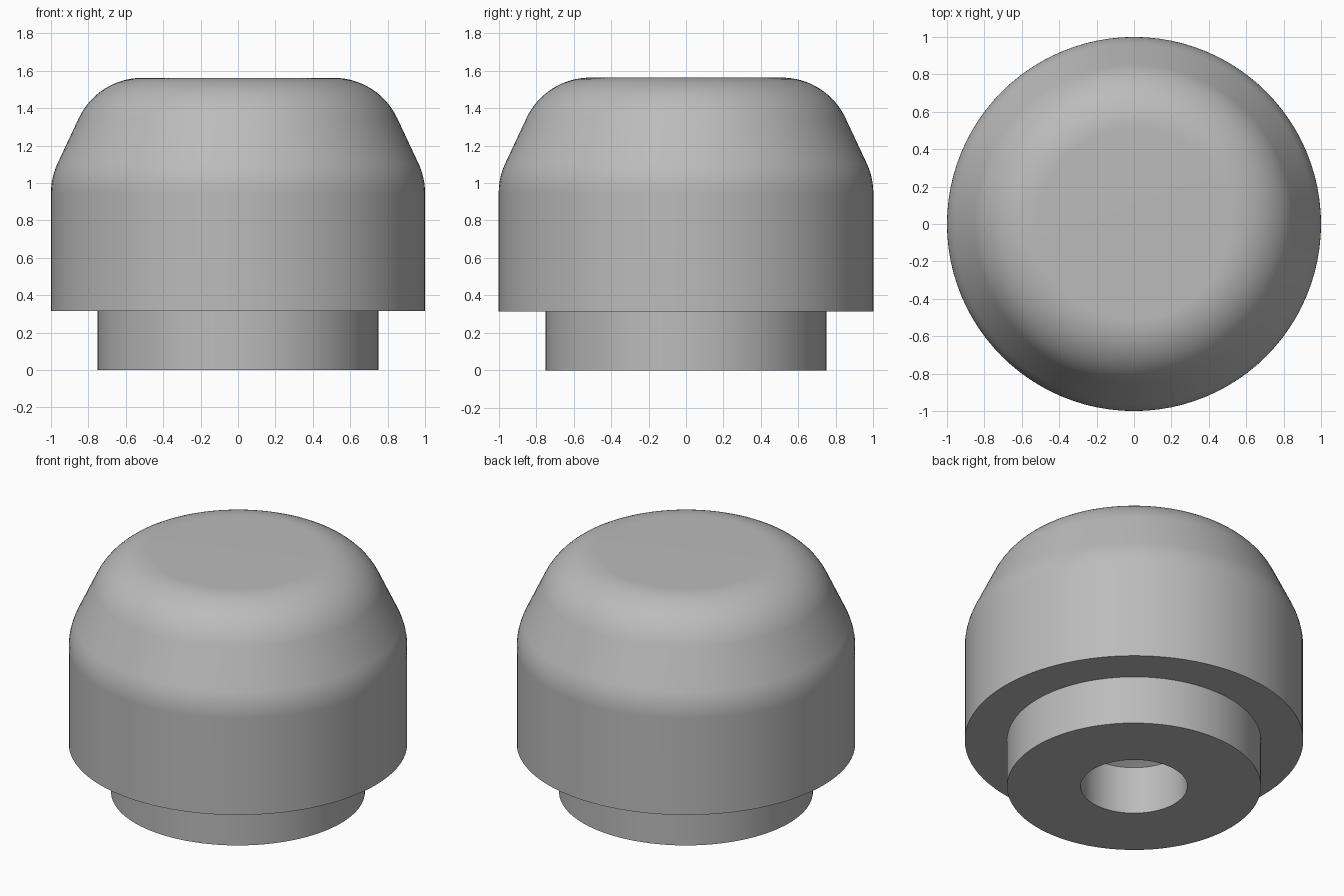
import bpy, bmesh, math
from mathutils import Vector

cube = bpy.data.objects.get("Cube")
if cube:
    bpy.data.objects.remove(cube, do_unlink=True)

# Main dimensions
BODY_R, STEM_R, HOLE_R = 1.0, 0.75, 0.315
LEDGE_Z, SHOULDER_Z, TOP_Z = 0.315, 1.03, 1.5625
FILLET_R = 0.375
HOLE_DEPTH, HOLE_TIP = 0.31, 0.5
SEGMENTS = 96


def fillet(before, corner, after, radius, steps):
    """Points of a round that replaces a profile corner."""
    p, c, n = Vector(before), Vector(corner), Vector(after)
    a, b = (p - c).normalized(), (n - c).normalized()
    half = a.angle(b) / 2
    centre = c + (a + b).normalized() * radius / math.sin(half)
    tangent = radius / math.tan(half)
    start, end = c + a * tangent - centre, c + b * tangent - centre
    sweep = start.angle(end)
    return [centre + (start * math.sin(sweep * (1 - i / steps))
                      + end * math.sin(sweep * i / steps)) / math.sin(sweep)
            for i in range(steps + 1)]


def lathe(name, profile, material):
    """Revolve (radius, height) points around the z axis."""
    bm = bmesh.new()
    verts = [bm.verts.new((r, 0, z)) for r, z in profile]
    edges = [bm.edges.new(pair) for pair in zip(verts, verts[1:])]
    bmesh.ops.spin(bm, geom=verts + edges, cent=(0, 0, 0), axis=(0, 0, 1),
                   angle=math.tau, steps=SEGMENTS, use_duplicate=False)
    bmesh.ops.remove_doubles(bm, verts=bm.verts, dist=0.0001)
    bmesh.ops.recalc_face_normals(bm, faces=bm.faces)
    mesh = bpy.data.meshes.new(name)
    bm.to_mesh(mesh)
    bm.free()
    mesh.materials.append(material)
    obj = bpy.data.objects.new(name, mesh)
    bpy.context.collection.objects.link(obj)
    bpy.ops.object.select_all(action='DESELECT')
    obj.select_set(True)
    bpy.context.view_layer.objects.active = obj
    bpy.ops.object.shade_smooth_by_angle(angle=math.radians(25))
    weighted = obj.modifiers.new("Even shading", 'WEIGHTED_NORMAL')
    weighted.keep_sharp = True
    return obj


grey = bpy.data.materials.new("Grey")
grey.use_nodes = True
colour = (0.5, 0.5, 0.5, 1)
grey.diffuse_color = colour
grey.node_tree.nodes["Principled BSDF"].inputs["Base Color"].default_value = colour

# Blind hole, stem, ledge, body wall, sloped shoulder and flat top
shoulder, rim = (BODY_R, SHOULDER_Z), (STEM_R, TOP_Z)
profile = [(0, HOLE_TIP), (HOLE_R, HOLE_DEPTH), (HOLE_R, 0), (STEM_R, 0),
           (STEM_R, LEDGE_Z), (BODY_R, LEDGE_Z)]
profile += fillet((BODY_R, LEDGE_Z), shoulder, rim, FILLET_R, 8)
profile += fillet(shoulder, rim, (0, TOP_Z), FILLET_R, 16)
profile.append((0, TOP_Z))
lathe("bumper_cap", profile, grey)
